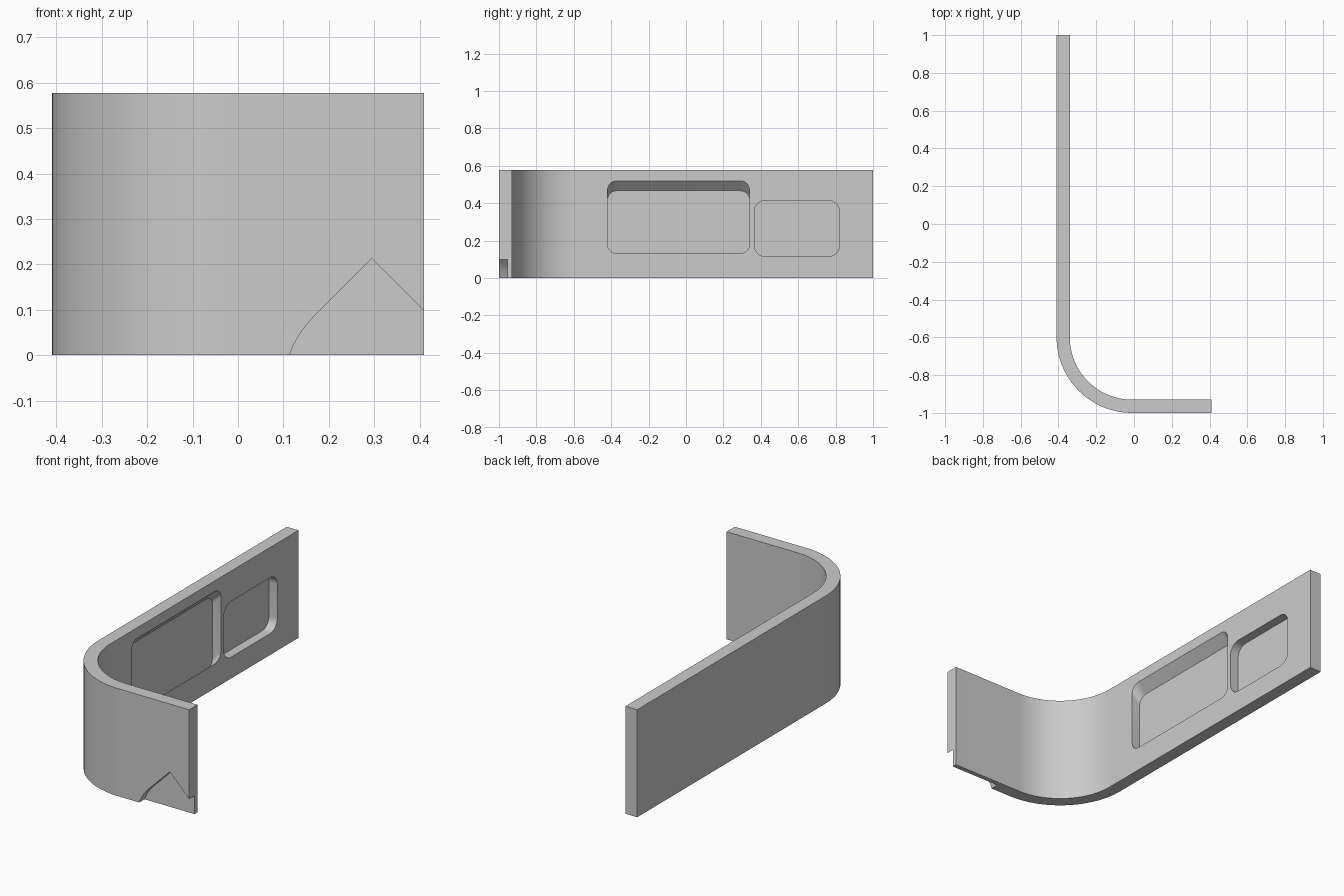
import bpy, bmesh
from math import sin, cos, pi, radians
from mathutils import Vector

cube = bpy.data.objects.get("Cube")
if cube:
    bpy.data.objects.remove(cube, do_unlink=True)

HEIGHT, THICK = 0.578, 0.07
HALF_X, HALF_Y = 0.41, 1.0
BEND = 0.40                       # outer bend radius
INNER = -HALF_X + THICK           # inner face of the long wall

grey = bpy.data.materials.new("plain_grey")
grey.use_nodes = True
grey.diffuse_color = (0.6, 0.6, 0.6, 1)
grey.node_tree.nodes["Principled BSDF"].inputs["Base Color"].default_value = (0.6, 0.6, 0.6, 1)


def prism(name, outline, offset):
    """Extrude a closed 3D outline along an offset vector."""
    bm = bmesh.new()
    face = bm.faces.new([bm.verts.new(p) for p in outline])
    new = bmesh.ops.extrude_face_region(bm, geom=[face])["geom"]
    bmesh.ops.translate(bm, vec=Vector(offset),
                        verts=[v for v in new if isinstance(v, bmesh.types.BMVert)])
    bmesh.ops.recalc_face_normals(bm, faces=bm.faces)
    mesh = bpy.data.meshes.new(name)
    bm.to_mesh(mesh)
    bm.free()
    mesh.materials.append(grey)
    obj = bpy.data.objects.new(name, mesh)
    bpy.context.collection.objects.link(obj)
    return obj


def arc(cx, cy, r, start, end, steps):
    angles = [radians(start + (end - start) * i / steps) for i in range(steps + 1)]
    return [(cx + r * cos(a), cy + r * sin(a)) for a in angles]


def rounded_rect(y0, y1, z0, z1, r):
    pts = []
    for i, (y, z) in enumerate([(y1 - r, z1 - r), (y0 + r, z1 - r),
                                (y0 + r, z0 + r), (y1 - r, z0 + r)]):
        pts += arc(y, z, r, 90 * i, 90 * i + 90, 8)
    return pts


def pocket(name, rect, depth, drop):
    """Cutter for the inner face; drop slants the cut downward with depth."""
    slope = drop / depth
    lead = 0.02
    pts = [(INNER + lead, y, z + lead * slope) for y, z in rounded_rect(*rect)]
    return prism(name, pts, (-depth - lead, 0, -drop - lead * slope))


# Bent wall: long side, quarter bend, short front side
cx, cy = -HALF_X + BEND, -HALF_Y + BEND
plan = [(-HALF_X, HALF_Y)] + arc(cx, cy, BEND, 180, 270, 32)
plan += [(HALF_X, -HALF_Y), (HALF_X, -HALF_Y + THICK)]
plan += arc(cx, cy, BEND - THICK, 270, 180, 32) + [(INNER, HALF_Y)]
wall = prism("bent_wall", [(x, y, 0) for x, y in plan], (0, 0, HEIGHT))

# Recesses: slanted large pocket, straight small pocket, peaked front notch
notch = [(0.105, -0.02), (0.113, 0), (0.122, 0.022), (0.135, 0.045), (0.150, 0.066),
         (0.167, 0.085), (0.295, 0.213), (0.43, 0.078), (0.43, -0.02)]
cutters = [
    pocket("large_pocket_cutter", (-0.42, 0.34, 0.132, 0.52, 0.05), 0.05, 0.053),
    pocket("small_pocket_cutter", (0.365, 0.82, 0.115, 0.415, 0.06), 0.05, 0),
    prism("notch_cutter", [(x, -HALF_Y - 0.02, z) for x, z in notch], (0, 0.065, 0)),
]
for cutter in cutters:
    cutter.hide_render = True
    mod = wall.modifiers.new(cutter.name, "BOOLEAN")
    mod.operation, mod.solver, mod.object = "DIFFERENCE", "EXACT", cutter

# Apply the cuts, drop the cutters and smooth the curved faces
bpy.context.view_layer.objects.active = wall
wall.select_set(True)
for cutter in cutters:
    cutter.select_set(False)
    bpy.ops.object.modifier_apply(modifier=cutter.name)
    bpy.data.objects.remove(cutter, do_unlink=True)
bpy.ops.object.shade_smooth_by_angle(angle=radians(25))
